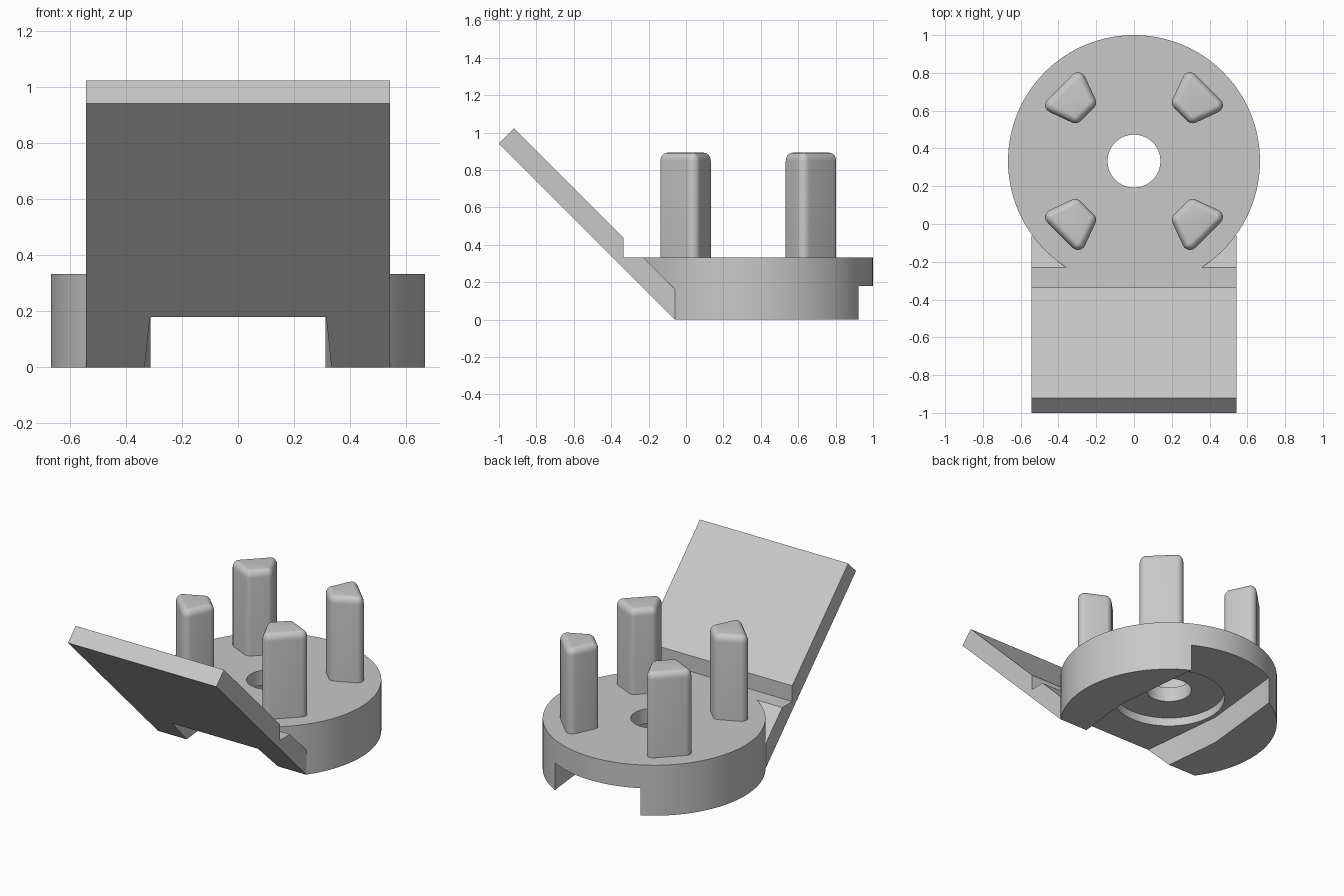
import bpy, bmesh, math
from mathutils import Vector

cube = bpy.data.objects.get("Cube")
if cube:
    bpy.data.objects.remove(cube, do_unlink=True)

CY, R, TOP = 0.333, 0.667, 0.333      # hub centre, radius and height
HALF = 0.542                          # half width of the sloped plate

grey = bpy.data.materials.new("plain grey")
grey.use_nodes = True
grey.diffuse_color = (0.58, 0.58, 0.58, 1)
grey.node_tree.nodes["Principled BSDF"].inputs["Base Color"].default_value = (0.58, 0.58, 0.58, 1)


def loft(name, rings):
    """Closed solid through rings with equal point counts."""
    bm = bmesh.new()
    loops = [[bm.verts.new(p) for p in ring] for ring in rings]
    n = len(loops[0])
    for a, b in zip(loops, loops[1:]):
        for i in range(n):
            j = (i + 1) % n
            bm.faces.new((a[i], a[j], b[j], b[i]))
    bm.faces.new(loops[0][::-1])
    bm.faces.new(loops[-1])
    bmesh.ops.recalc_face_normals(bm, faces=bm.faces)
    mesh = bpy.data.meshes.new(name)
    bm.to_mesh(mesh)
    bm.free()
    obj = bpy.data.objects.new(name, mesh)
    obj.data.materials.append(grey)
    bpy.context.collection.objects.link(obj)
    return obj


def select(obj):
    bpy.ops.object.select_all(action='DESELECT')
    obj.select_set(True)
    bpy.context.view_layer.objects.active = obj


def combine(target, tool, operation):
    mod = target.modifiers.new(operation, 'BOOLEAN')
    mod.operation, mod.solver, mod.object = operation, 'EXACT', tool
    select(target)
    bpy.ops.object.modifier_apply(modifier=mod.name)
    bpy.data.objects.remove(tool, do_unlink=True)


def disc(name, radius, z0, z1, n):
    ring = [(radius * math.cos(math.tau * i / n), CY + radius * math.sin(math.tau * i / n))
            for i in range(n)]
    return loft(name, [[(x, y, z) for x, y in ring] for z in (z0, z1)])


def side_profile(name, points, half):
    return loft(name, [[(x, y, z) for y, z in points] for x in (-half, half)])


# Round hub joined to the sloped plate
body = disc("hub_with_sloped_plate", R, 0, TOP, 128)
plate = side_profile("plate", [(-1.02, 0.922), (-0.92, 1.022), (-0.335, 0.437), (-0.335, TOP),
                               (-0.231, TOP), (-0.06, 0.162), (-0.06, -0.02)], HALF)
combine(body, plate, 'UNION')

# Trim everything under the slope
trim = side_profile("trim", [(-1.56, 1.5), (0.14, -0.2), (-2, -0.2), (-2, 1.5)], 1)
combine(body, trim, 'DIFFERENCE')

# Underside channel, widest at the hub centre
outline = [(0.303, CY - 0.68), (0.374, CY), (0.303, CY + 0.68),
           (-0.303, CY + 0.68), (-0.374, CY), (-0.303, CY - 0.68)]
channel = loft("channel", [[(x, y, z) for x, y in outline] for z in (-0.1, 0.179)])
combine(body, channel, 'DIFFERENCE')

# Round recess and through hole
combine(body, disc("recess", 0.345, 0.1, 0.235, 96), 'DIFFERENCE')
combine(body, disc("hole", 0.14, -0.1, 0.5, 64), 'DIFFERENCE')
select(body)
bpy.ops.object.shade_smooth_by_angle(angle=math.radians(25))


# Four tapered pegs with rounded corners and tops, wide side outwards
def rounded_outline(centres, radius, steps=6):
    points, n = [], len(centres)
    for i in range(n):
        prev, cur, nxt = (Vector(centres[k % n]) for k in (i - 1, i, i + 1))
        d1, d2 = cur - prev, nxt - cur
        start = math.atan2(-d1.x, d1.y)
        turn = (math.atan2(-d2.x, d2.y) - start) % math.tau
        for s in range(steps + 1):
            a = start + turn * s / steps
            points.append((cur.x + radius * math.cos(a), cur.y + radius * math.sin(a)))
    return points


CORNERS = [(0.04, -0.095), (0.04, 0.095), (-0.084, 0.05), (-0.084, -0.05)]
PEG_R, EDGE, PEG_TOP = 0.04, 0.036, 0.892
levels = [(PEG_R, TOP - 0.02)]
for s in range(7):
    t = math.pi / 2 * s / 6
    levels.append((PEG_R - EDGE + EDGE * math.cos(t), PEG_TOP - 0.045 + 0.045 * math.sin(t)))

for side, sx in (("left", 1), ("right", -1)):
    for end, sy in (("back", 1), ("front", -1)):
        turn = math.atan2(sy, sx)
        c, s = math.cos(turn), math.sin(turn)
        rings = [[(sx * 0.335 + c * x - s * y, CY + sy * 0.335 + s * x + c * y, z)
                  for x, y in rounded_outline(CORNERS, r)] for r, z in levels]
        peg = loft(f"{end}_{side}_peg", rings)
        select(peg)
        bpy.ops.object.shade_smooth_by_angle(angle=math.radians(35))
